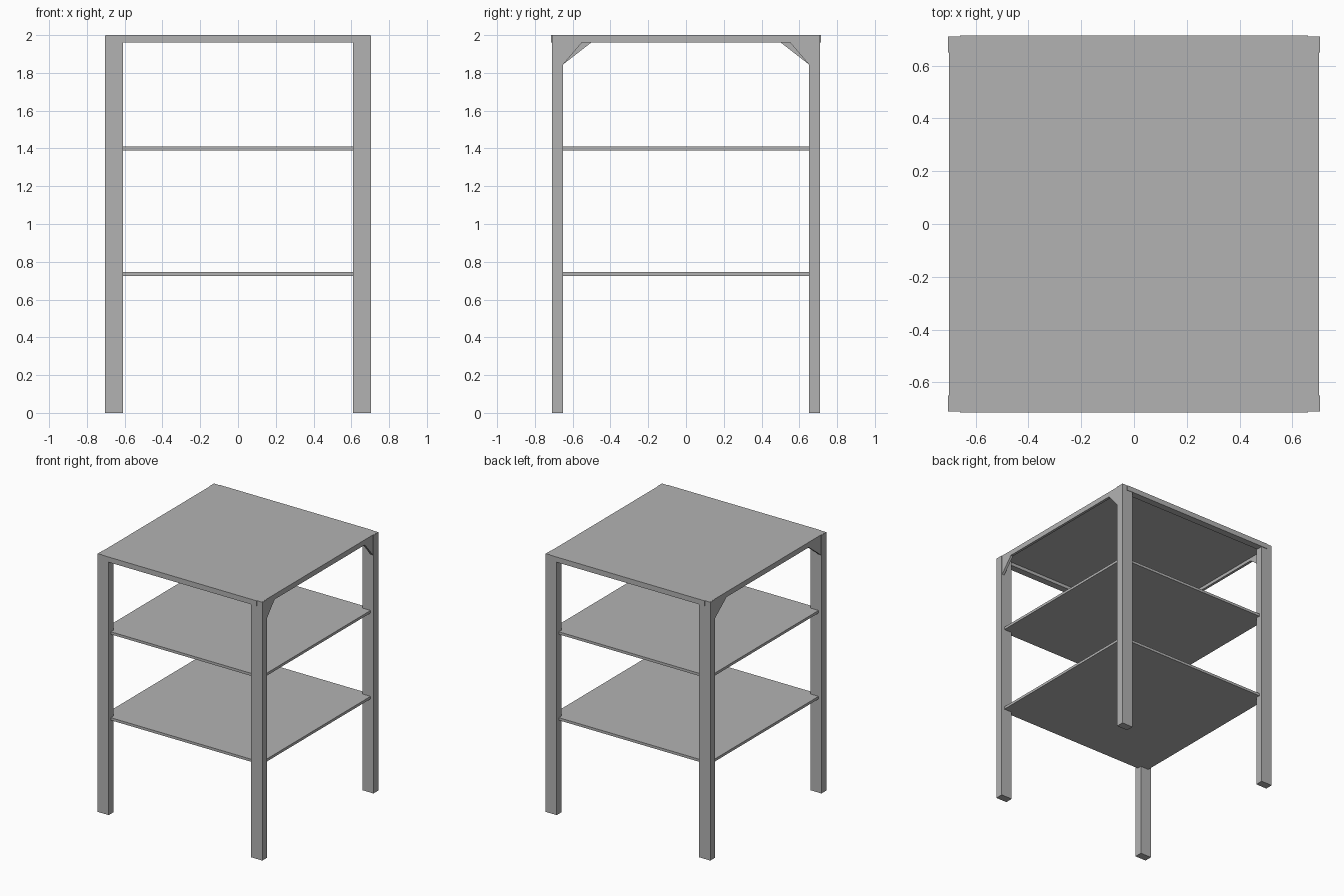
import bpy
import bmesh

old = bpy.data.objects.get("Cube")
if old:
    bpy.data.objects.remove(old, do_unlink=True)

# Single painted metal colour
GREY = (0.45, 0.45, 0.45, 1.0)
metal = bpy.data.materials.new("grey_metal")
metal.use_nodes = True
metal.diffuse_color = GREY
metal.node_tree.nodes["Principled BSDF"].inputs["Base Color"].default_value = GREY


def finish(name, bm):
    bmesh.ops.recalc_face_normals(bm, faces=bm.faces)
    mesh = bpy.data.meshes.new(name)
    bm.to_mesh(mesh)
    bm.free()
    mesh.materials.append(metal)
    obj = bpy.data.objects.new(name, mesh)
    bpy.context.collection.objects.link(obj)
    return obj


def box(name, x, y, z):
    """Box from (low, high) ranges on each axis."""
    bm = bmesh.new()
    bmesh.ops.create_cube(bm, size=1)
    for v in bm.verts:
        for i, (lo, hi) in enumerate((x, y, z)):
            v.co[i] = (lo + hi) / 2 + v.co[i] * (hi - lo)
    return finish(name, bm)


def span(side, inner, outer):
    return tuple(sorted((side * inner, side * outer)))


def gusset(name, sx, sy, reach):
    """Triangular plate joining a leg to its side rail."""
    bm = bmesh.new()
    profile = [(0.66, 1.845), (0.65, 1.845), (0.65 - reach, 1.962), (0.66, 1.962)]
    face = bm.faces.new([bm.verts.new((sx * 0.70, sy * y, z)) for y, z in profile])
    ext = bmesh.ops.extrude_face_region(bm, geom=[face])
    moved = [v for v in ext["geom"] if isinstance(v, bmesh.types.BMVert)]
    bmesh.ops.translate(bm, verts=moved, vec=(-sx * 0.02, 0, 0))
    return finish(name, bm)


LEG_X, LEG_Y = (0.61, 0.705), (0.65, 0.71)
sides = ((1, "left"), (-1, "right"))
ends = ((-1, "front"), (1, "back"))

# Legs and corner gussets; the gussets reach further on the right
for sx, side in sides:
    for sy, end in ends:
        box(f"{end}_{side}_leg", span(sx, *LEG_X), span(sy, *LEG_Y), (0, 1.999))
        gusset(f"{end}_{side}_gusset", sx, sy, 0.10 if sx > 0 else 0.15)

# Top sheet with rails beneath
box("top_sheet", (-0.70, 0.70), (-0.71, 0.71), (1.985, 2.0))
for sy, end in ends:
    box(f"{end}_rail", (-0.66, 0.66), span(sy, 0.66, 0.714), (1.96, 2.0))
for sx, side in sides:
    box(f"{side}_rail", span(sx, 0.68, 0.70), (-0.70, 0.70), (1.96, 1.995))

# Shelves, their corners held inside the legs
for name, z in (("lower_shelf", 0.725), ("upper_shelf", 1.39)):
    box(name, (-0.68, 0.68), (-0.685, 0.685), (z, z + 0.02))
